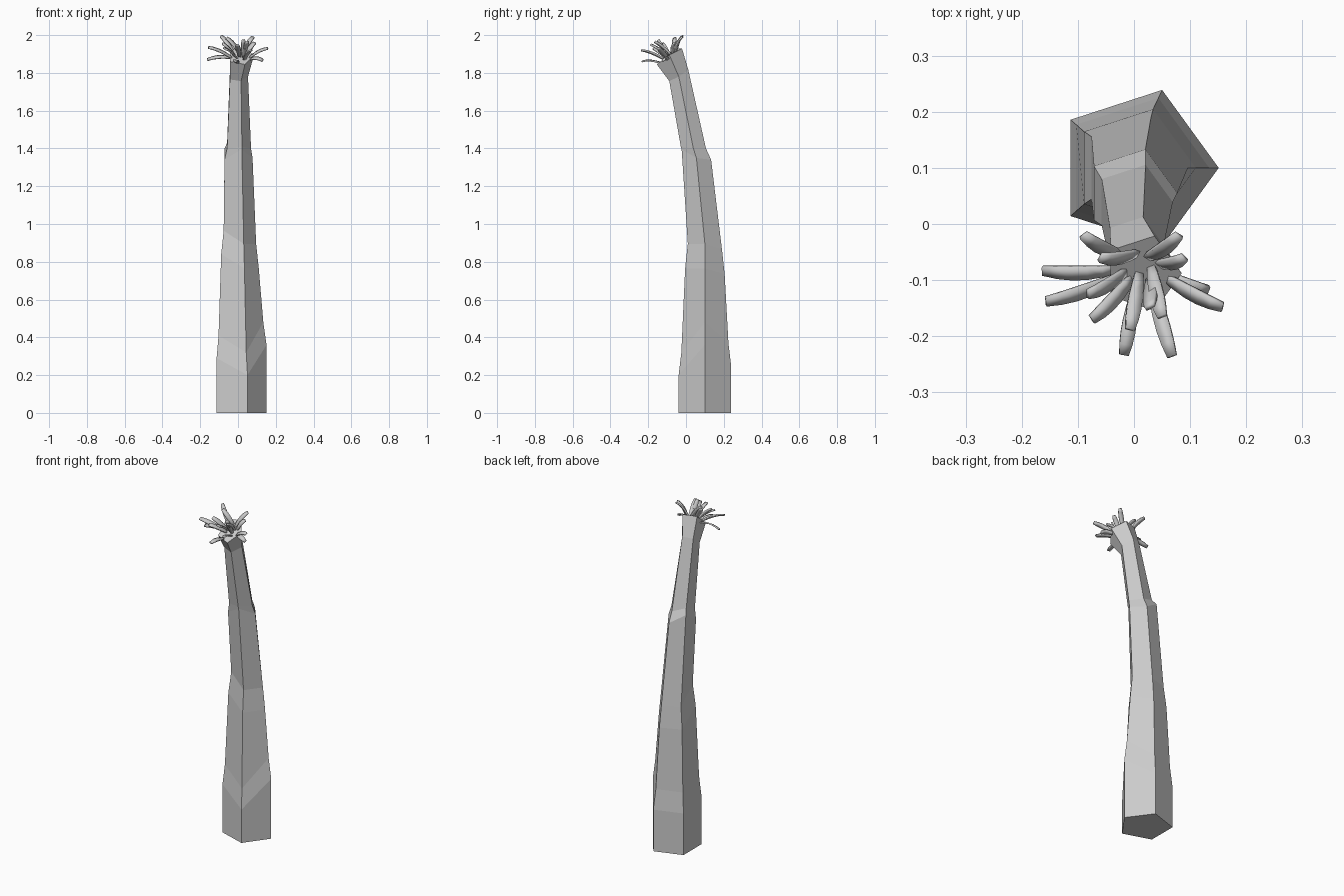
import bpy, bmesh, math
from mathutils import Vector


def make_object(name, bm):
    bmesh.ops.recalc_face_normals(bm, faces=bm.faces)
    mesh = bpy.data.meshes.new(name)
    bm.to_mesh(mesh)
    bm.free()
    obj = bpy.data.objects.new(name, mesh)
    bpy.context.collection.objects.link(obj)
    return obj


# Trunk: five-sided rings (centre x, centre y, radius, height of each corner)
rings = [
    (0.005, 0.10, 0.146, (0, 0, 0, 0, 0)),
    (0.005, 0.10, 0.146, (0.36, 0.25, 0.25, 0.29, 0.20)),
    (0.003, 0.10, 0.131, (0.48, 0.37, 0.37, 0.41, 0.32)),
    (0.000, 0.10, 0.110, (0.765, 0.735, 0.74, 0.84, 0.765)),
    (0.001, 0.10, 0.095, (0.895, 0.865, 0.87, 0.965, 0.895)),
    (-0.005, 0.055, 0.082, (1.35, 1.34, 1.40, 1.34, 1.395)),
    (-0.001, 0.039, 0.070, (1.40, 1.40, 1.43, 1.40, 1.41)),
    (0.000, -0.038, 0.053, (1.78, 1.815, 1.81, 1.765, 1.757)),
    (0.015, -0.088, 0.070, (1.895, 1.93, 1.93, 1.86, 1.845)),
]
bm = bmesh.new()
loops = []
for cx, cy, r, heights in rings:
    loops.append([bm.verts.new((cx + r * math.cos(math.radians(72 * i)),
                                cy + r * math.sin(math.radians(72 * i)), z))
                  for i, z in enumerate(heights)])
for low, high in zip(loops, loops[1:]):
    for i in range(5):
        j = (i + 1) % 5
        bm.faces.new((low[i], low[j], high[j], high[i]))
bm.faces.new(loops[0][::-1])
bm.faces.new(loops[-1])
make_object("trunk", bm)


# Leaf blades: root on the sloping crown, tip, arched between the two
def blade(index, root_xy, tip):
    rx, ry = root_xy
    a = Vector((rx, ry, 1.915 + 0.75 * (ry + 0.03)))
    c = Vector(tip)
    b = (a + c) / 2 + Vector((0, -0.012, 0.022))
    side = (c - a).cross(Vector((0, -0.5, 0.85))).normalized()
    bm = bmesh.new()
    rows = []
    widths = (0.012, 0.020, 0.025, 0.026, 0.023, 0.017)
    for k, w in enumerate(widths):
        t = k / (len(widths) - 1)
        p = a * (1 - t) ** 2 + b * 2 * t * (1 - t) + c * t * t
        rows.append([bm.verts.new(p + side * w * s) for s in (-0.5, 0.5)])
    for p, q in zip(rows, rows[1:]):
        bm.faces.new((p[0], p[1], q[1], q[0])).smooth = True
    obj = make_object(f"leaf_{index}", bm)
    mod = obj.modifiers.new("thickness", 'SOLIDIFY')
    mod.thickness = 0.008
    mod.offset = 0


leaves = [
    ((-0.02, -0.055), (-0.09, -0.02, 1.995)),
    ((-0.03, -0.08), (-0.163, -0.083, 1.87)),
    ((-0.02, -0.09), (-0.157, -0.138, 1.935)),
    ((0.00, -0.09), (-0.075, -0.170, 1.93)),
    ((0.00, -0.12), (-0.018, -0.233, 1.86)),
    ((0.03, -0.10), (0.068, -0.236, 1.92)),
    ((0.05, -0.09), (0.158, -0.148, 1.93)),
    ((0.06, -0.09), (0.132, -0.118, 1.865)),
    ((0.02, -0.06), (0.080, -0.020, 1.99)),
    ((0.01, -0.08), (-0.007, -0.188, 1.95)),
    ((0.03, -0.07), (0.050, -0.165, 1.965)),
    ((0.01, -0.05), (-0.060, -0.060, 1.985)),
    ((-0.01, -0.08), (-0.082, -0.125, 1.955)),
    ((0.03, -0.09), (0.028, -0.148, 1.975)),
    ((0.04, -0.07), (0.090, -0.060, 1.96)),
]
for i, (root, tip) in enumerate(leaves):
    blade(i + 1, root, tip)
